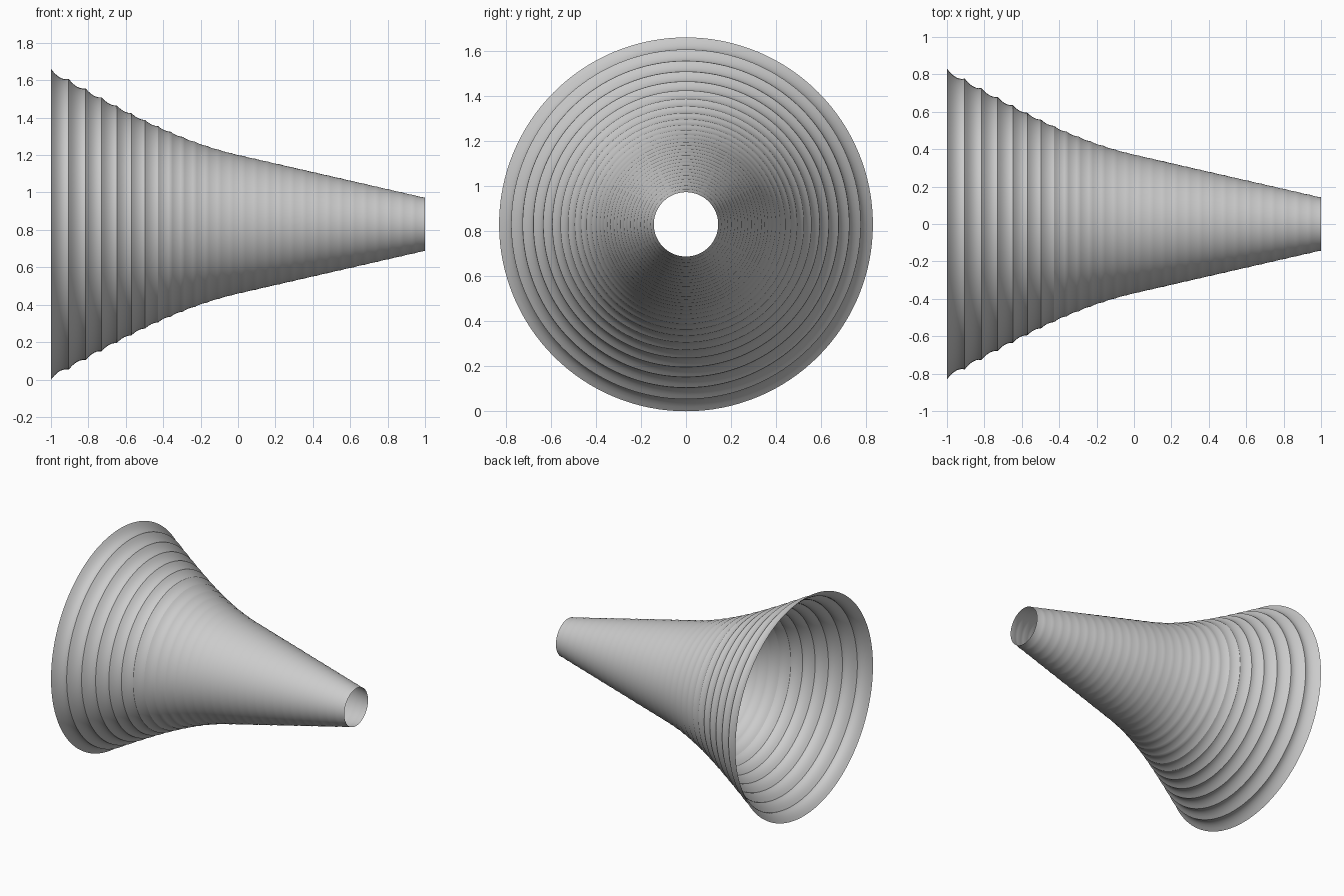
import bpy, bmesh, math

if "Cube" in bpy.data.objects:
    bpy.data.objects.remove(bpy.data.objects["Cube"])

CENTRE_Z = 0.83
SEGMENTS = 128
STEPS = 6


def flare(x):
    """Radius of the ridges: straight cone for x > 0, flaring bell for x < 0."""
    r = 0.372 - 0.229 * x
    if x < 0:
        r += 0.354 * x * x + 0.124 * x ** 3
    return r


# ridge positions, spacing shrinks away from the bell mouth
ridges, pitch = [-1.0], 0.095
while ridges[-1] + pitch < 0.97:
    ridges.append(ridges[-1] + pitch)
    pitch = max(0.065, pitch * 0.95)
ridges.append(1.0)

# scalloped profile: a shallow concave arc between each pair of ridges
profile = []
for x0, x1 in zip(ridges, ridges[1:]):
    sag = 0.002 + 0.017 * max(0.0, -x0) ** 1.5
    for k in range(STEPS):
        t = k / STEPS
        r = flare(x0) + (flare(x1) - flare(x0)) * t - sag * 4 * t * (1 - t)
        profile.append((x0 + (x1 - x0) * t, r))
profile.append((1.0, flare(1.0)))

# horn: open thin shell swept around the x axis
bm = bmesh.new()
rings = []
for x, r in profile:
    rings.append([bm.verts.new((x, r * math.cos(a), CENTRE_Z + r * math.sin(a)))
                  for a in (2 * math.pi * i / SEGMENTS for i in range(SEGMENTS))])
for a, b in zip(rings, rings[1:]):
    for i in range(SEGMENTS):
        j = (i + 1) % SEGMENTS
        bm.faces.new((a[i], a[j], b[j], b[i]))
bmesh.ops.recalc_face_normals(bm, faces=bm.faces)
mesh = bpy.data.meshes.new("horn")
bm.to_mesh(mesh)
bm.free()
horn = bpy.data.objects.new("horn", mesh)
bpy.context.collection.objects.link(horn)
bpy.context.view_layer.objects.active = horn
horn.select_set(True)
bpy.ops.object.shade_smooth_by_angle(angle=math.radians(30))
